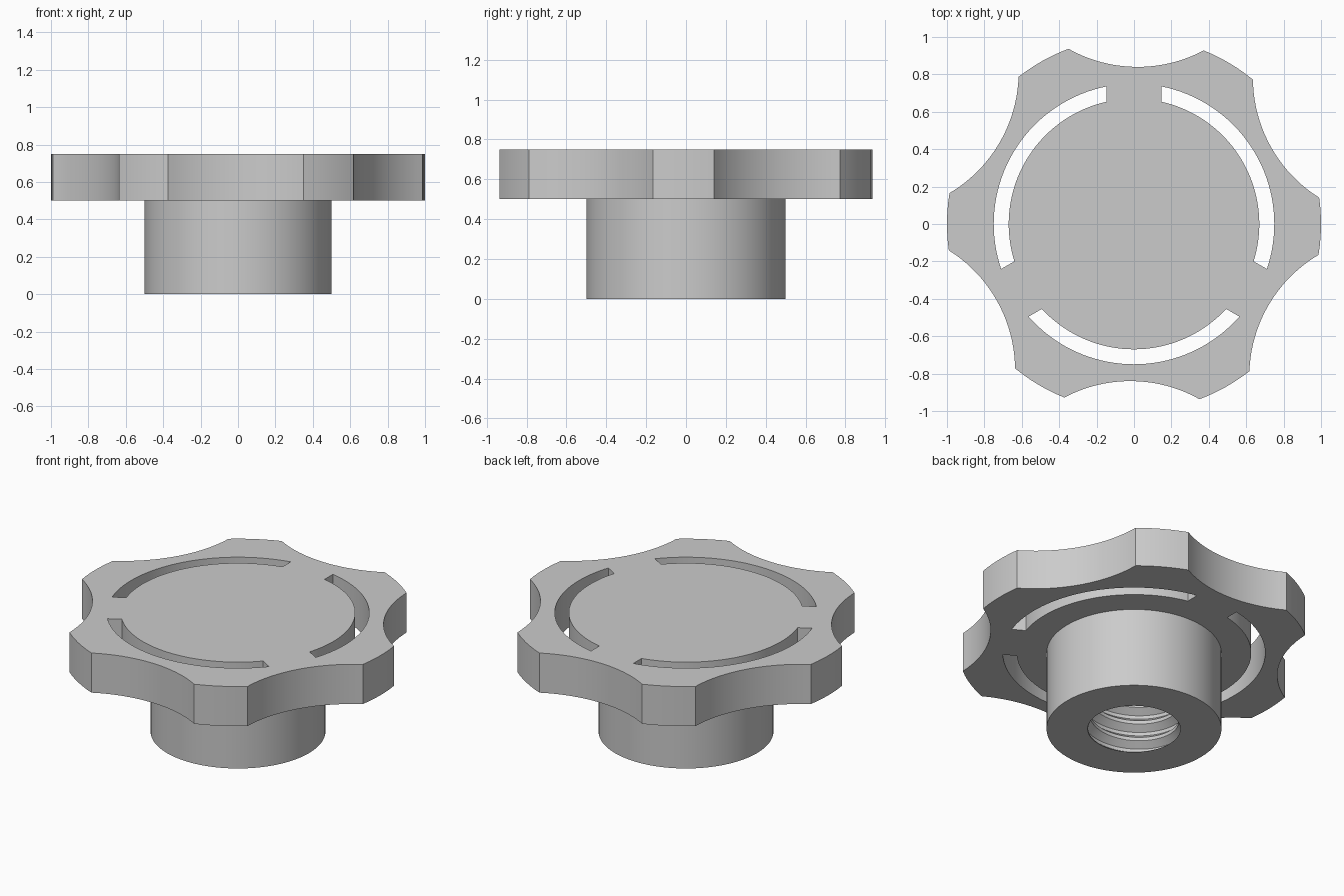
import bpy, bmesh
from math import sin, cos, asin, pi, radians, hypot, atan2

cube = bpy.data.objects.get("Cube")
if cube:
    bpy.data.objects.remove(cube, do_unlink=True)

grey = bpy.data.materials.new("plain grey")
grey.use_nodes = True
colour = (0.6, 0.6, 0.6, 1)
grey.diffuse_color = colour
grey.node_tree.nodes["Principled BSDF"].inputs["Base Color"].default_value = colour


def arc(radius, start, end, steps, cx=0, cy=0):
    """Points along an arc, angles in radians."""
    angles = [start + (end - start) * i / steps for i in range(steps + 1)]
    return [(cx + radius * cos(a), cy + radius * sin(a)) for a in angles]


def finish(name, bm):
    bmesh.ops.remove_doubles(bm, verts=bm.verts, dist=0.0001)
    bmesh.ops.recalc_face_normals(bm, faces=bm.faces)
    mesh = bpy.data.meshes.new(name)
    bm.to_mesh(mesh)
    bm.free()
    mesh.materials.append(grey)
    obj = bpy.data.objects.new(name, mesh)
    bpy.context.collection.objects.link(obj)
    bpy.ops.object.select_all(action="DESELECT")
    obj.select_set(True)
    bpy.context.view_layer.objects.active = obj
    bpy.ops.object.shade_smooth_by_angle(angle=radians(30))


# Grip outline: six rounded lobes with a concave finger scallop after each
lobe_half = radians(8.8)
scallop_half = pi / 6 - lobe_half
chord, reach, valley = sin(scallop_half), cos(scallop_half), 0.84
depth = reach - valley
scallop_r = (chord ** 2 + depth ** 2) / (2 * depth)
sweep = asin(chord / scallop_r)
outline = []
for k in range(6):
    lobe = k * pi / 3 - radians(0.7)
    outline += arc(1, lobe - lobe_half, lobe + lobe_half, 6)
    mid = lobe + pi / 6
    centre = valley + scallop_r
    outline += arc(scallop_r, mid + pi + sweep, mid + pi - sweep, 20,
                   centre * cos(mid), centre * sin(mid))[1:-1]

# Three curved slots, separated by parallel-sided bridges
loops = [outline]
inner, outer, bridge = 0.67, 0.75, 0.147
for k in range(3):
    first = pi / 2 + k * 2 * pi / 3
    last = first + 2 * pi / 3
    a, b = asin(bridge / outer), asin(bridge / inner)
    loops.append(arc(outer, first + a, last - a, 36)
                 + arc(inner, last - b, first + b, 36))

# Grip plate: filled flat curve, extruded
curve = bpy.data.curves.new("grip_profile", "CURVE")
curve.dimensions = "2D"
curve.fill_mode = "BOTH"
curve.extrude = 0.125
for loop in loops:
    spline = curve.splines.new("POLY")
    spline.points.add(len(loop) - 1)
    for point, (x, y) in zip(spline.points, loop):
        point.co = (x, y, 0, 1)
    spline.use_cyclic_u = True
profile = bpy.data.objects.new("grip_profile", curve)
bpy.context.collection.objects.link(profile)
evaluated = profile.evaluated_get(bpy.context.evaluated_depsgraph_get())
flat = bpy.data.meshes.new_from_object(evaluated)
bm = bmesh.new()
bm.from_mesh(flat)
bmesh.ops.translate(bm, verts=bm.verts, vec=(0, 0, 0.625))
bpy.data.objects.remove(profile, do_unlink=True)
bpy.data.meshes.remove(flat)
finish("scalloped_grip", bm)

# Hub: outer wall, bottom ring, helical thread and closed bore end
pitch, low, high = 0.11, 0.015, 0.48
minor, major = 0.255, 0.295
thread = [(0, minor), (0.2, minor), (0.5, major), (0.7, major), (1, minor)]


def thread_radius(phase):
    phase %= 1
    for (p, r), (q, s) in zip(thread, thread[1:]):
        if phase <= q:
            return r + (s - r) * (phase - p) / (q - p)


def hub_section(turn):
    section = [(0.5, 0.5), (0.5, 0), (0.265, 0)]
    for k in range(-2, 6):
        for p, _ in thread[:-1]:
            z = min(max((k + p + turn) * pitch, low), high)
            section.append((thread_radius(round(z / pitch - turn, 6)), z))
    return section + [(0, high)]


bm = bmesh.new()
steps = 72
columns = []
for i in range(steps + 1):
    angle = 2 * pi * i / steps
    columns.append([bm.verts.new((r * cos(angle), r * sin(angle), z))
                    for r, z in hub_section(i / steps)])
for left, right in zip(columns, columns[1:]):
    for j in range(len(left) - 1):
        bm.faces.new((left[j], right[j], right[j + 1], left[j + 1]))
finish("threaded_hub", bm)
